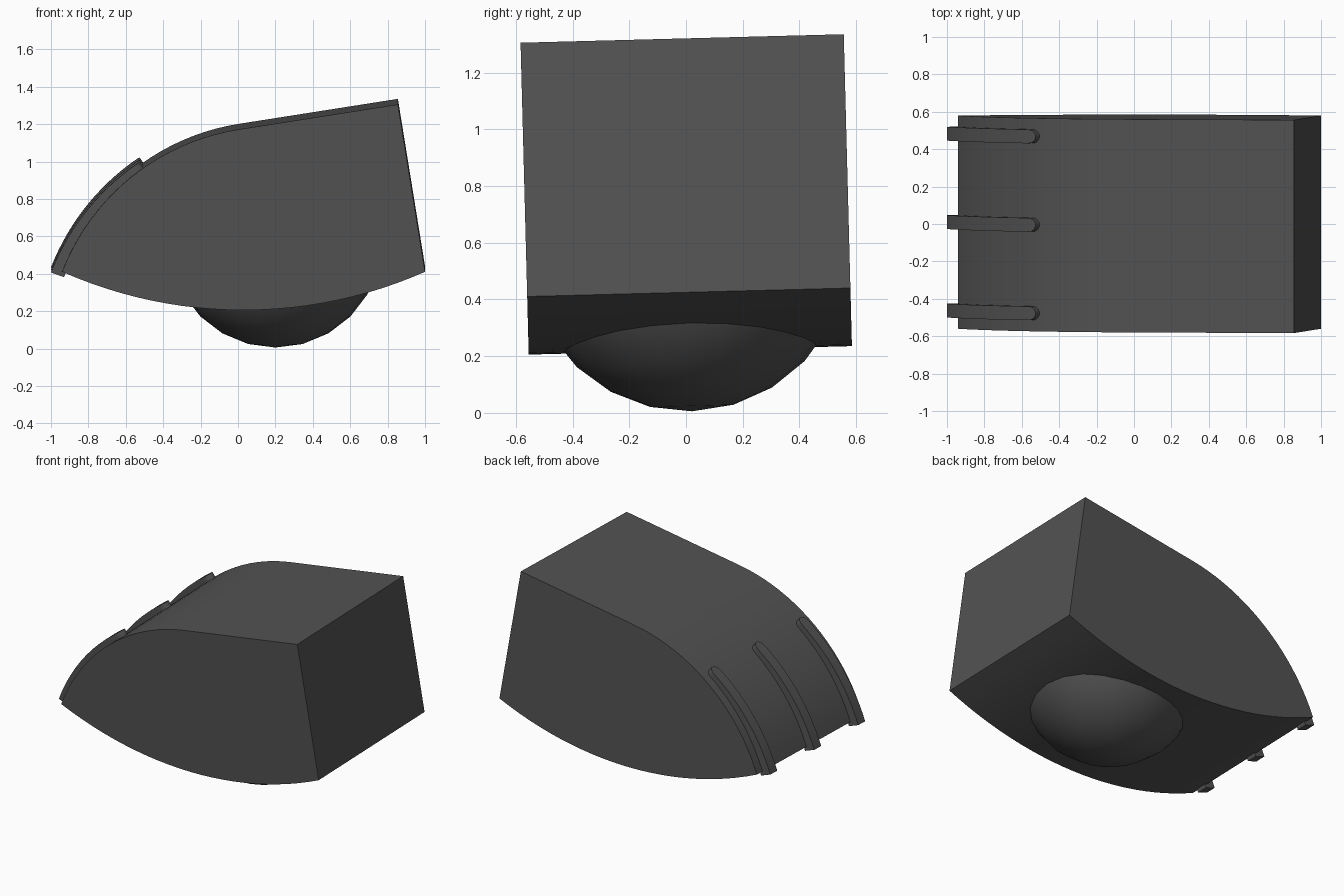
import bpy, bmesh, math
from mathutils import Matrix

if "Cube" in bpy.data.objects:
    bpy.data.objects.remove(bpy.data.objects["Cube"])

TILT = Matrix.Rotation(math.radians(1.5), 4, 'X')
Y0, HALF = 0.021, 0.57           # centre and half width before the tilt
CX, CZ, R = 0.192, -0.013, 1.214  # circle of the curved top

dark = bpy.data.materials.new("dark_grey")
dark.diffuse_color = (0.085, 0.085, 0.085, 1)
dark.use_nodes = True
dark.node_tree.nodes["Principled BSDF"].inputs["Base Color"].default_value = dark.diffuse_color


def finish(bm, name):
    bmesh.ops.recalc_face_normals(bm, faces=bm.faces)
    bm.transform(TILT)
    me = bpy.data.meshes.new(name)
    bm.to_mesh(me)
    bm.free()
    me.materials.append(dark)
    ob = bpy.data.objects.new(name, me)
    bpy.context.collection.objects.link(ob)
    bpy.ops.object.select_all(action='DESELECT')
    ob.select_set(True)
    bpy.context.view_layer.objects.active = ob
    bpy.ops.object.shade_smooth_by_angle(angle=math.radians(30))


def arc(cx, cz, r, a0, a1, n):
    return [(cx + r * math.cos(a0 + (a1 - a0) * i / n),
             cz + r * math.sin(a0 + (a1 - a0) * i / n)) for i in range(n + 1)]


# body: side profile extruded across the width
a_front = math.atan2(0.425 - CZ, -0.94 - CX)
a_top = math.atan2(1.185 - CZ, 0 - CX)
top = arc(CX, CZ, R, a_front, a_top, 20)
half = math.asin(0.97 / 2.398)
under = arc(0.03, 0.22 + 2.398, 2.398, -math.pi / 2 + half, -math.pi / 2 - half, 24)
profile = top + [(0.855, 1.32)] + under[:-1]
bm = bmesh.new()
face = bm.faces.new([bm.verts.new((x, Y0 - HALF, z)) for x, z in profile])
ext = bmesh.ops.extrude_face_region(bm, geom=[face])
bmesh.ops.translate(bm, vec=(0, 2 * HALF, 0),
                    verts=[v for v in ext['geom'] if isinstance(v, bmesh.types.BMVert)])
finish(bm, "body")

# ball, mostly sunk in the body
bm = bmesh.new()
bmesh.ops.create_uvsphere(bm, u_segments=24, v_segments=12, radius=0.568,
                          matrix=Matrix.Translation((0.2, Y0, 0.573)))
finish(bm, "ball")


# ridges: raised strips following the curve, rounded at the upper end
def ridge(y, name, w=0.037, x_end=-0.527):
    a0 = math.atan2(0.42 - CZ, -1.0 - CX)
    r0 = math.hypot(-1.0 - CX, 0.42 - CZ)
    r1 = R + 0.036
    a1 = math.acos((x_end - CX) / r1)
    ts = [i / 14 * 0.93 for i in range(14)] + [0.93, 0.96, 0.98, 0.993, 1.0]
    bm = bmesh.new()
    prev = None
    for t in ts:
        a = a0 + (a1 - a0) * t
        ro = r0 + (r1 - r0) * t
        x = CX + ro * math.cos(a)
        d = max(0.0, x - (x_end - w))
        hw = max(0.008, math.sqrt(max(0.0, w * w - d * d)))
        ring = [bm.verts.new((CX + r * math.cos(a), y + s * hw, CZ + r * math.sin(a)))
                for r, s in ((ro, -1), (ro, 1), (R - 0.02, 1), (R - 0.02, -1))]
        if prev:
            for i in range(4):
                j = (i + 1) % 4
                bm.faces.new((prev[i], prev[j], ring[j], ring[i]))
        else:
            bm.faces.new(ring)
        prev = ring
    bm.faces.new(prev)
    finish(bm, name)


for k, side in ((-1, "right"), (0, "middle"), (1, "left")):
    ridge(Y0 + 0.473 * k, "ridge_" + side)
